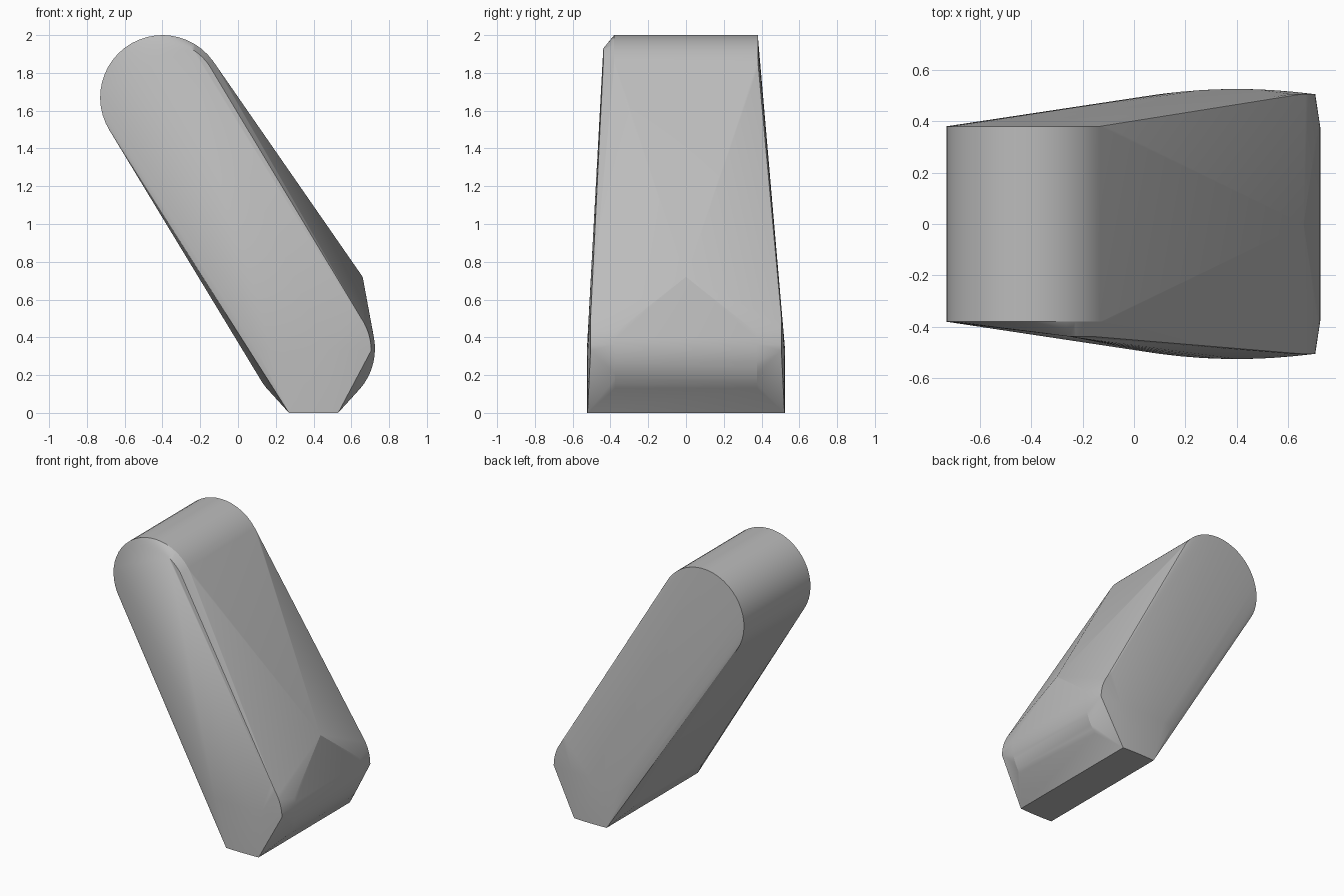
import bpy, bmesh, math

cube = bpy.data.objects.get("Cube")
if cube:
    bpy.data.objects.remove(cube, do_unlink=True)

mat = bpy.data.materials.new("plain_grey")
mat.use_nodes = True
grey = (0.5, 0.5, 0.5, 1)
mat.diffuse_color = grey
mat.node_tree.nodes["Principled BSDF"].inputs["Base Color"].default_value = grey


def arc(cx, cz, r, start, end, steps, y):
    """Points on an arc in the xz plane at depth y."""
    pts = []
    for i in range(steps + 1):
        a = math.radians(start + (end - start) * i / steps)
        pts.append((cx + r * math.cos(a), y, cz + r * math.sin(a)))
    return pts


points = []
for side in (-1, 1):
    # Rounded top end
    points += arc(-0.4, 1.67, 0.33, 28, 212, 24, side * 0.38)
    # Rounded lower end, narrower than the side faces
    points += arc(0.4, 0.34, 0.325, -40, 15, 10, side * 0.375)
    points += arc(0.4, 0.34, 0.325, 207, 220, 3, side * 0.375)
    # Curved shoulder on the side faces
    points += arc(0.4, 0.33, 0.305, 0, 46, 8, side * 0.505)
    # Gently bulging lower sides, cut flat at the base
    for half_width, z in ((0.3, 0.33), (0.13, 0)):
        for i in range(9):
            t = i / 4 - 1
            dx = t * half_width
            points.append((0.4 + dx, side * (0.525 - 0.22 * dx * dx), z))

# Raised lip on one upper corner, and the ridge point of the sloping face
points += arc(-0.4, 1.67, 0.3, 30, 60, 6, -0.438)
points.append((0.66, 0, 0.72))

# Wrap all the profiles in one skin
bm = bmesh.new()
for p in points:
    bm.verts.new(p)
hull = bmesh.ops.convex_hull(bm, input=bm.verts[:])
loose = [v for v in bm.verts if not v.link_faces]
bmesh.ops.delete(bm, geom=loose, context="VERTS")
bmesh.ops.recalc_face_normals(bm, faces=bm.faces[:])
mesh = bpy.data.meshes.new("leaning_block")
bm.to_mesh(mesh)
bm.free()
mesh.materials.append(mat)

block = bpy.data.objects.new("leaning_block", mesh)
bpy.context.scene.collection.objects.link(block)
bpy.ops.object.select_all(action="DESELECT")
block.select_set(True)
bpy.context.view_layer.objects.active = block
bpy.ops.object.shade_smooth_by_angle(angle=math.radians(12))
